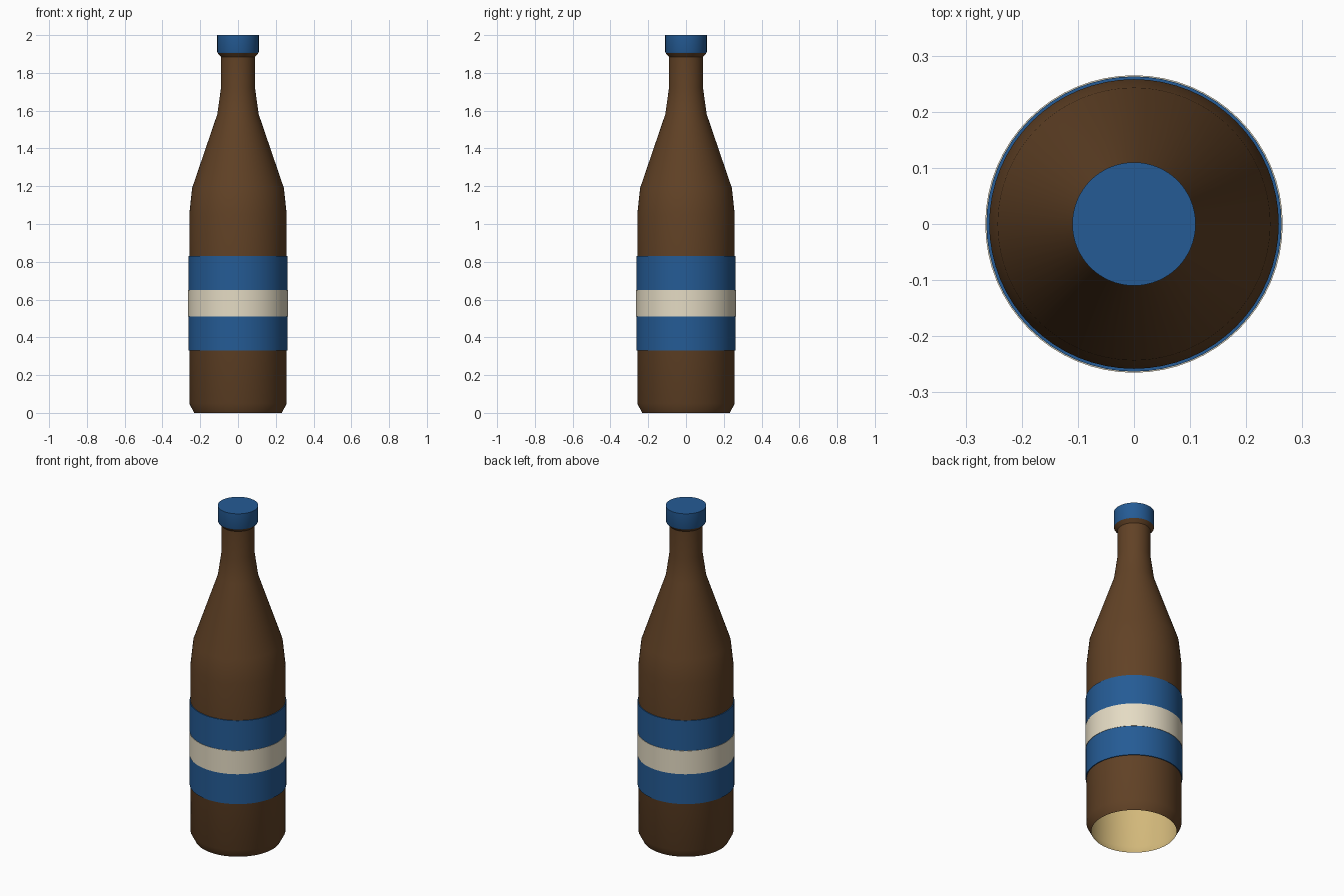
import bpy, bmesh, math

if "Cube" in bpy.data.objects:
    bpy.data.objects.remove(bpy.data.objects["Cube"])

SEG = 64


def material(name, rgb):
    m = bpy.data.materials.new(name)
    m.diffuse_color = (*rgb, 1)
    m.use_nodes = True
    m.node_tree.nodes["Principled BSDF"].inputs["Base Color"].default_value = m.diffuse_color
    return m


brown = material("brown glass", (0.12, 0.054, 0.019))
blue = material("blue", (0.018, 0.105, 0.30))
cream = material("cream", (0.78, 0.71, 0.55))
tan = material("tan inside", (0.66, 0.49, 0.20))


def lathe(name, profile, mat, closed=False):
    """Spin (radius, z) points, listed bottom to top on the outside, about z."""
    bm = bmesh.new()
    rings = []
    for r, z in profile:
        if r == 0:
            rings.append([bm.verts.new((0, 0, z))] * SEG)
        else:
            rings.append([bm.verts.new((r * math.cos(2 * math.pi * i / SEG),
                                        r * math.sin(2 * math.pi * i / SEG), z))
                          for i in range(SEG)])
    pairs = list(zip(rings, rings[1:]))
    if closed:
        pairs.append((rings[-1], rings[0]))
    for a, b in pairs:
        for i in range(SEG):
            j = (i + 1) % SEG
            bm.faces.new(list(dict.fromkeys((a[i], a[j], b[j], b[i]))))
    me = bpy.data.meshes.new(name)
    bm.to_mesh(me)
    bm.free()
    me.materials.append(mat)
    ob = bpy.data.objects.new(name, me)
    bpy.context.collection.objects.link(ob)
    bpy.ops.object.select_all(action='DESELECT')
    ob.select_set(True)
    bpy.context.view_layer.objects.active = ob
    bpy.ops.object.shade_smooth_by_angle(angle=math.radians(32))
    return ob


# Glass body, open underneath, with a small lip below the cap
outer = [(0.232, 0), (0.258, 0.05), (0.258, 1.05), (0.243, 1.19),
         (0.11, 1.58), (0.09, 1.72), (0.09, 1.885), (0.108, 1.905)]
lathe("bottle_body", outer, brown)

# Inner lining seen through the open base, facing inwards
inner = [(r - 0.004, z) for r, z in outer[:-1]]
inner[0] = (0.232, 0)
lathe("bottle_inside", inner[::-1], tan)

# Cap
lathe("cap", [(0.108, 1.905), (0.11, 1.91), (0.11, 2.0), (0, 2.0)], blue)


# Wrap-around label bands
def band(name, r, z0, z1, mat):
    lathe(name, [(r, z0), (r, z1), (0.257, z1), (0.257, z0)], mat, closed=True)


band("label_lower", 0.263, 0.33, 0.51, blue)
band("label_stripe", 0.265, 0.51, 0.65, cream)
band("label_upper", 0.263, 0.65, 0.83, blue)
